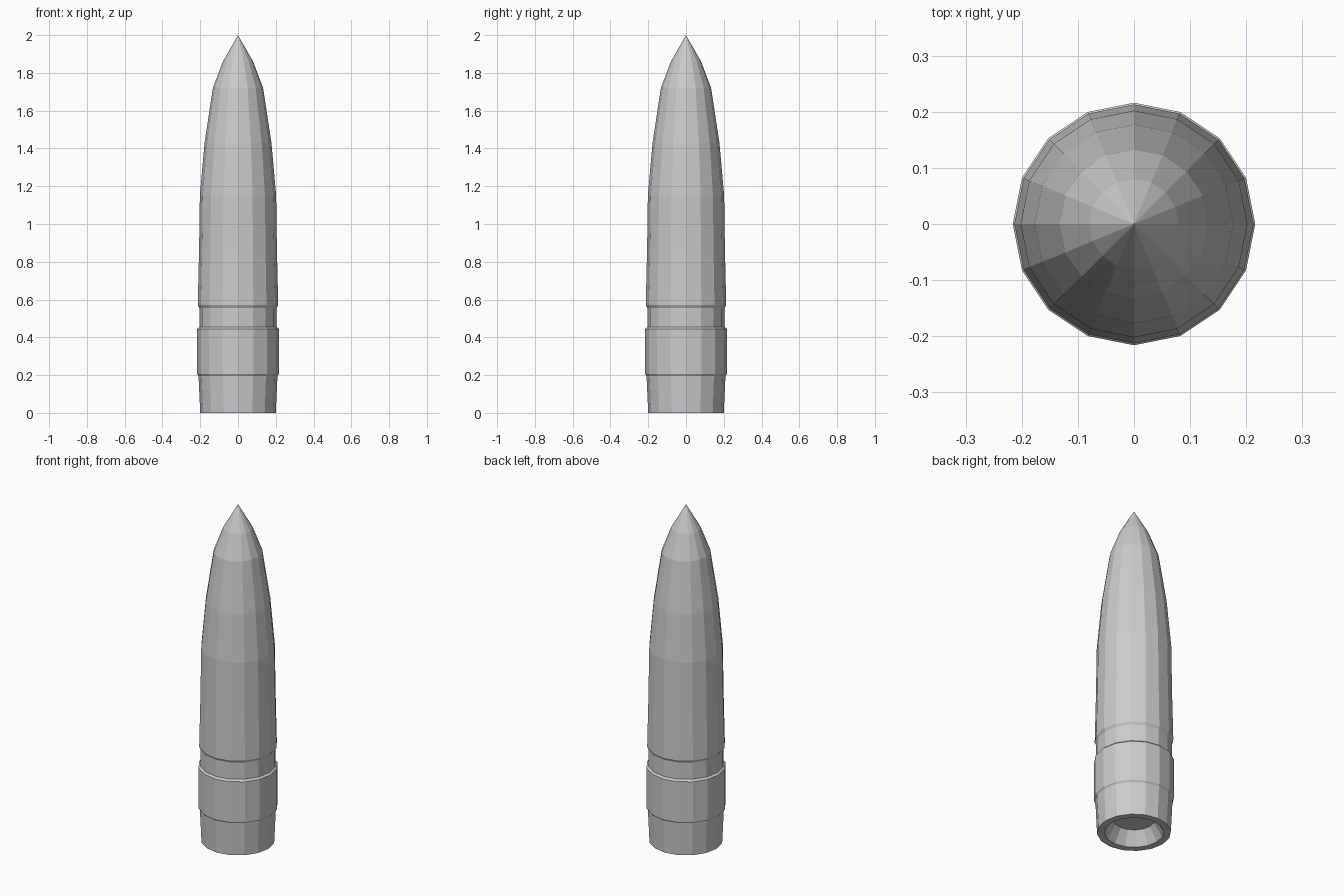
import bpy, bmesh
from math import cos, sin, tau

if "Cube" in bpy.data.objects:
    bpy.data.objects.remove(bpy.data.objects["Cube"])

SIDES = 16

def lathe(name, profile):
    """Spin an (r, z) profile around z; r == 0 makes a pole."""
    bm = bmesh.new()
    rings = []
    for r, z in profile:
        n = 1 if r == 0 else SIDES
        rings.append([bm.verts.new((r * cos(tau * i / SIDES), r * sin(tau * i / SIDES), z))
                      for i in range(n)])
    for a, b in zip(rings, rings[1:]):
        for i in range(SIDES):
            j = (i + 1) % SIDES
            quad = [a[i % len(a)], a[j % len(a)], b[j % len(b)], b[i % len(b)]]
            bm.faces.new(list(dict.fromkeys(quad)))
    bm.faces.new(rings[0])  # flat floor of the base recess
    bmesh.ops.recalc_face_normals(bm, faces=bm.faces)
    mesh = bpy.data.meshes.new(name)
    bm.to_mesh(mesh)
    bm.free()
    obj = bpy.data.objects.new(name, mesh)
    bpy.context.collection.objects.link(obj)
    return obj

lathe("pointed_shell", [
    # recessed base and rim
    (0.112, 0.08), (0.16, 0.0), (0.2, 0.0),
    # tapered foot and wide band
    (0.209, 0.195), (0.216, 0.205), (0.216, 0.445),
    # groove
    (0.205, 0.455), (0.205, 0.555), (0.213, 0.57),
    # body and pointed nose
    (0.206, 0.87), (0.202, 1.15), (0.177, 1.43), (0.133, 1.72), (0.08, 1.86), (0.0, 2.0),
])
